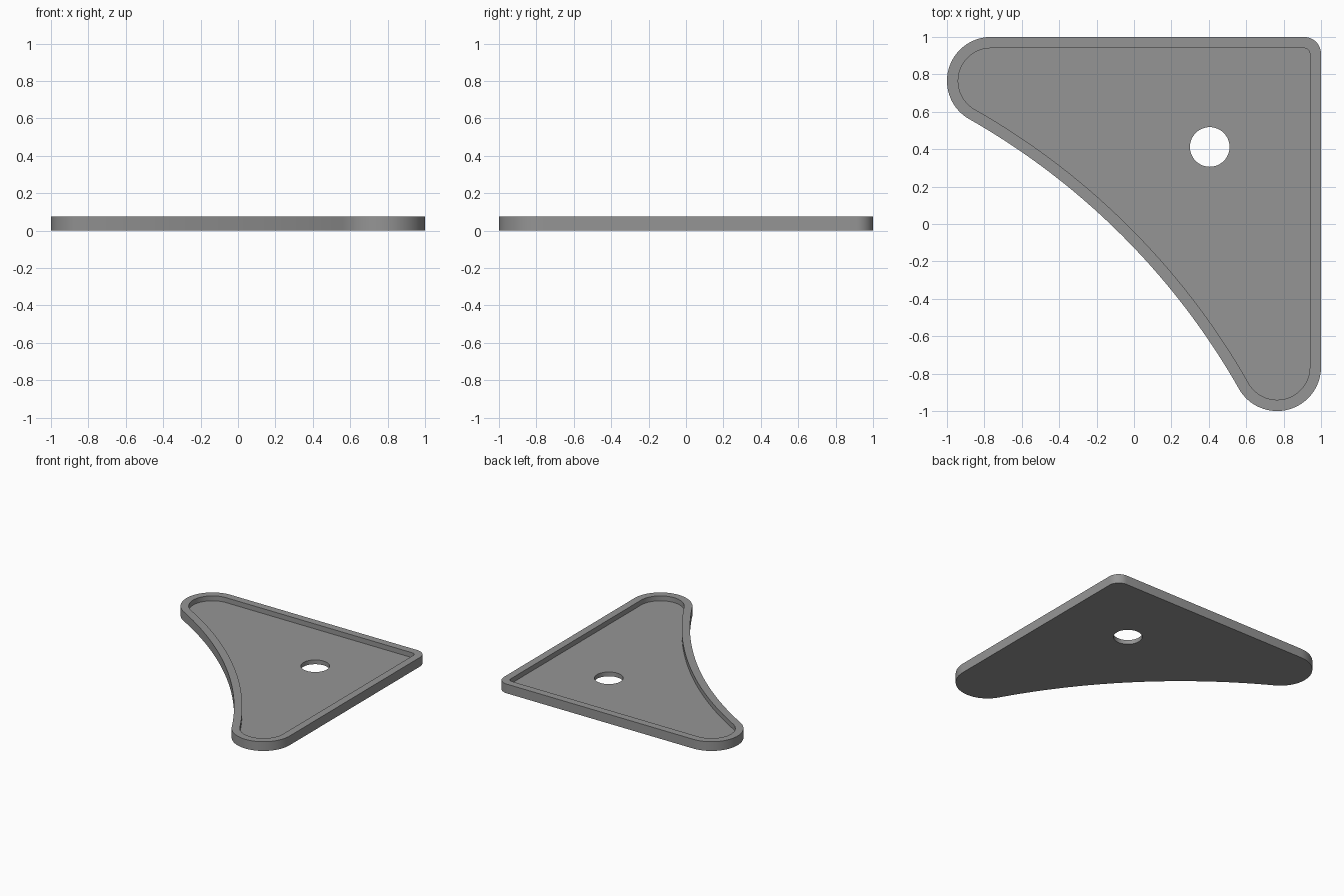
import bpy, bmesh, math

if "Cube" in bpy.data.objects:
    bpy.data.objects.remove(bpy.data.objects["Cube"])

HEIGHT, FLOOR, RIM = 0.075, 0.035, 0.06
LOBE, LOBE_R = 0.765, 0.235      # rounded tips
CORNER, CORNER_R = 0.91, 0.09    # square corner
SWEEP, SWEEP_R = -2.783, 3.847   # large concave edge


def arc(cx, cy, r, a0, a1, n):
    return [(cx + r * math.cos(a0 + (a1 - a0) * i / n),
             cy + r * math.sin(a0 + (a1 - a0) * i / n)) for i in range(n + 1)]


def outline(inset):
    """Counter-clockwise tray outline, moved inwards by inset."""
    a = math.atan2(LOBE - SWEEP, -LOBE - SWEEP)
    b = math.pi / 2 - a
    pts = arc(CORNER, CORNER, CORNER_R - inset, 0, math.pi / 2, 12)
    pts += arc(-LOBE, LOBE, LOBE_R - inset, math.pi / 2, a + math.pi, 32)
    pts += arc(SWEEP, SWEEP, SWEEP_R + inset, a, b, 48)[1:-1]
    pts += arc(LOBE, -LOBE, LOBE_R - inset, b - math.pi, 0, 32)
    return pts


bm = bmesh.new()


def ring(pts, z):
    return [bm.verts.new((x, y, z)) for x, y in pts]


def bridge(low, high):
    n = len(low)
    for i in range(n):
        j = (i + 1) % n
        bm.faces.new((low[i], low[j], high[j], high[i]))


def fill(outer, inner):
    edges = []
    for loop in (outer, inner):
        for i, v in enumerate(loop):
            w = loop[(i + 1) % len(loop)]
            edges.append(bm.edges.get((v, w)) or bm.edges.new((v, w)))
    bmesh.ops.triangle_fill(bm, edges=edges, use_beauty=True)


# Outer wall, rim and pocket wall
base = ring(outline(0), 0)
rim_out = ring(outline(0), HEIGHT)
rim_in = ring(outline(RIM), HEIGHT)
floor = ring(outline(RIM), FLOOR)
bridge(base, rim_out)
bridge(rim_out, rim_in)
bridge(rim_in, floor)

# Round through hole
circle = arc(0.405, 0.412, 0.106, 0, 2 * math.pi, 48)[:-1]
hole_low, hole_high = ring(circle, 0), ring(circle, FLOOR)
bridge(hole_high, hole_low)

# Pocket floor and underside
fill(floor, hole_high)
fill(base, hole_low)
bmesh.ops.recalc_face_normals(bm, faces=bm.faces)

mesh = bpy.data.meshes.new("corner_tray")
bm.to_mesh(mesh)
bm.free()
tray = bpy.data.objects.new("corner_tray", mesh)
bpy.context.collection.objects.link(tray)

grey = bpy.data.materials.new("grey")
grey.diffuse_color = (0.3, 0.3, 0.3, 1)
grey.use_nodes = True
grey.node_tree.nodes["Principled BSDF"].inputs["Base Color"].default_value = grey.diffuse_color
mesh.materials.append(grey)

bpy.context.view_layer.objects.active = tray
tray.select_set(True)
bpy.ops.object.shade_smooth_by_angle(angle=math.radians(30))
